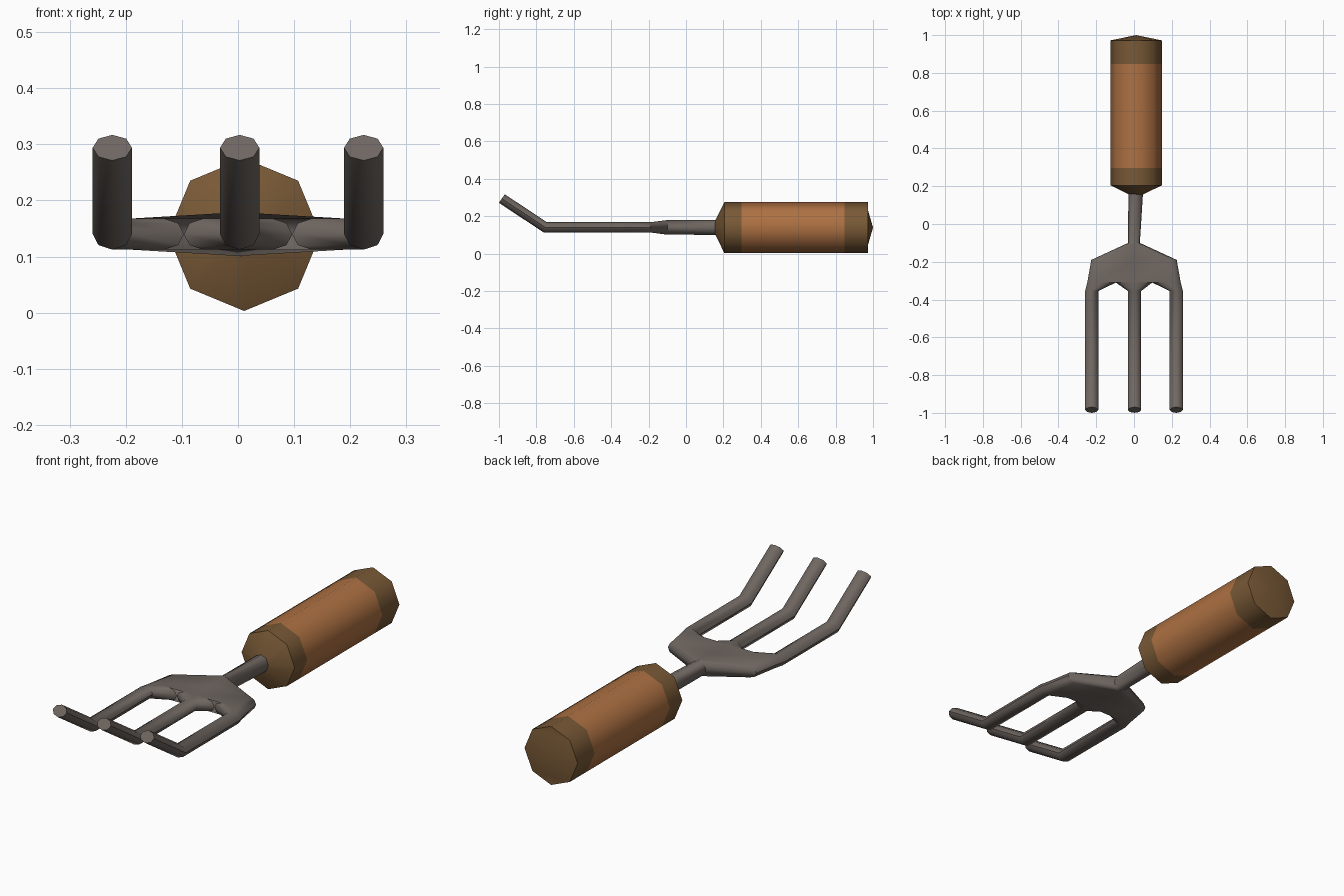
import bpy, bmesh, math

if "Cube" in bpy.data.objects:
    bpy.data.objects.remove(bpy.data.objects["Cube"])


def material(name, rgb):
    m = bpy.data.materials.new(name)
    m.diffuse_color = (*rgb, 1)
    m.use_nodes = True
    m.node_tree.nodes["Principled BSDF"].inputs["Base Color"].default_value = m.diffuse_color
    return m


metal = material("dark metal", (0.16, 0.135, 0.12))
wood = material("orange wood", (0.42, 0.165, 0.055))
band = material("brown band", (0.19, 0.10, 0.037))


def ring(bm, cx, y, cz, hw, hz, tilt=0, r=None):
    """Octagonal section, stretched flat in x when hw is larger than r."""
    r = r or hw
    pts = []
    for k in range(8):
        c, s = math.cos(k * math.pi / 4), math.sin(k * math.pi / 4)
        if abs(c) < 0.01:
            order = (1, 0, -1) if s > 0 else (-1, 0, 1)
            pts += [(q * (hw - r), s) for q in order]
        else:
            pts.append((math.copysign(hw - r, c) + r * c, s))
    return [bm.verts.new((cx + x, y + math.sin(tilt) * hz * s,
                          cz + math.cos(tilt) * hz * s)) for x, s in pts]


def bridge(bm, a, b):
    n = len(a)
    for i in range(n):
        j = (i + 1) % n
        bm.faces.new((a[i], a[j], b[j], b[i]))


def loft(bm, sections, cap=False):
    rings = [ring(bm, *s) for s in sections]
    for a, b in zip(rings, rings[1:]):
        bridge(bm, a, b)
    if cap:
        bm.faces.new(rings[-1])


def finish(bm, name, mats):
    bmesh.ops.remove_doubles(bm, verts=bm.verts, dist=0.0005)
    bmesh.ops.recalc_face_normals(bm, faces=bm.faces)
    me = bpy.data.meshes.new(name)
    bm.to_mesh(me)
    bm.free()
    ob = bpy.data.objects.new(name, me)
    bpy.context.collection.objects.link(ob)
    for m in mats:
        me.materials.append(m)
    bpy.ops.object.select_all(action='DESELECT')
    ob.select_set(True)
    bpy.context.view_layer.objects.active = ob
    bpy.ops.object.shade_smooth_by_angle(angle=math.radians(50))
    return ob


# Metal fork head: shaft flaring into the palm
Z, H = 0.14, 0.0275
bm = bmesh.new()
loft(bm, [(0.01, 0.20, Z, 0.04, 0.04),
          (0.0, -0.10, Z, 0.031, 0.039),
          (0.0, -0.19, Z, 0.226, H, 0, 0.032),
          (0.0, -0.31, Z, 0.2475, H, 0, 0.034)])

# Three tines with wide roots and upturned ends
bend = math.radians(34)
for cx, root_x, root_w in ((-0.224, -0.172, 0.0755), (0.003, 0, 0.0965), (0.224, 0.172, 0.0755)):
    loft(bm, [(root_x, -0.31, Z, root_w, H, 0, 0.034),
              (cx, -0.355, Z, 0.035, H),
              (cx, -0.752, Z, 0.035, H * 1.05, bend / 2),
              (cx, -0.9845, 0.294, 0.035, H, bend)], cap=True)
finish(bm, "fork_head", [metal])

# Octagonal wooden handle with darker ends
bm = bmesh.new()
HX, HZ, R = 0.011, 0.139, 0.136
rings = []
for y, r in ((0.155, 0.035), (0.205, R), (0.297, R), (0.847, R), (0.972, R)):
    rings.append([bm.verts.new((HX + r * math.cos(k * math.pi / 4), y,
                                HZ + r * math.sin(k * math.pi / 4))) for k in range(8)])
for a, b in zip(rings, rings[1:]):
    bridge(bm, a, b)
bm.faces.new(rings[0])

# Butt end: shallow point with flat top and bottom corners
end = rings[-1]
apex = bm.verts.new((HX, 1.0, HZ))
for k in (2, 6):
    bm.faces.new((end[k - 1], end[k], end[(k + 1) % 8]))
fan = [end[k] for k in (0, 1, 3, 4, 5, 7)]
for i in range(6):
    bm.faces.new((fan[i], fan[(i + 1) % 6], apex))
for f in bm.faces:
    f.material_index = 0 if 0.3 < f.calc_center_median().y < 0.84 else 1
finish(bm, "handle", [wood, band])
